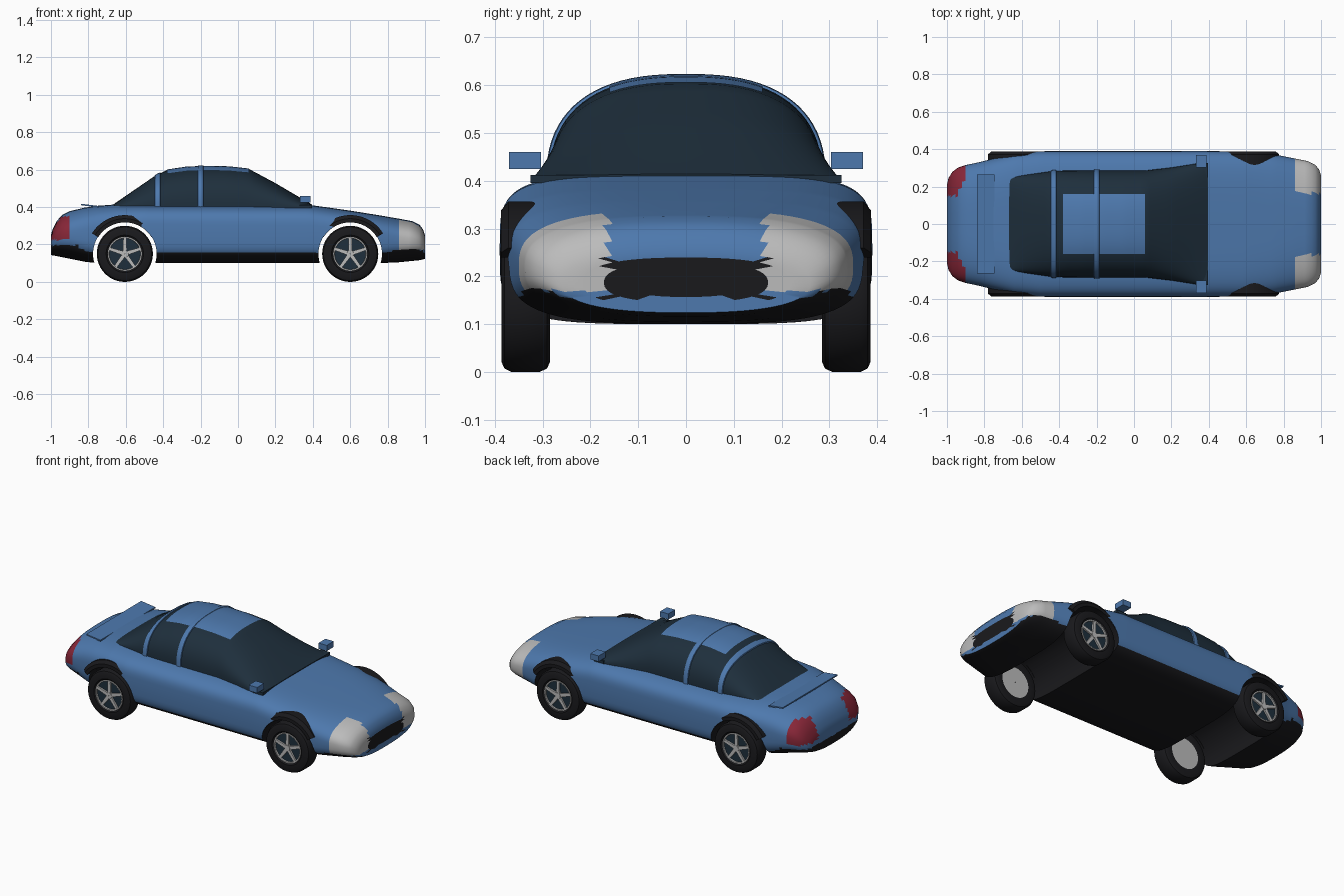
import bpy, bmesh
from math import sin, cos, pi, radians, ceil, hypot, copysign
from mathutils import Matrix

if "Cube" in bpy.data.objects:
    bpy.data.objects.remove(bpy.data.objects["Cube"])

def mat(name, *rgb):
    m = bpy.data.materials.new(name)
    m.diffuse_color = (*rgb, 1)
    m.use_nodes = True
    m.node_tree.nodes["Principled BSDF"].inputs["Base Color"].default_value = m.diffuse_color
    return m

BLUE = mat("blue_paint", .075, .19, .42)
GLASS = mat("dark_glass", .013, .028, .045)
BLACK = mat("black_trim", .01, .01, .012)
RED = mat("red_lamp", .25, .02, .04)
SILVER = mat("silver", .5, .5, .5)
WHEEL_X = (-.605, .60)

def make(name, verts, faces, mats, smooth=35):
    bm = bmesh.new()
    vs = [bm.verts.new(v) for v in verts]
    for f in faces:
        bm.faces.new([vs[i] for i in f])
    bmesh.ops.recalc_face_normals(bm, faces=bm.faces[:])
    me = bpy.data.meshes.new(name)
    bm.to_mesh(me)
    bm.free()
    ob = bpy.data.objects.new(name, me)
    bpy.context.collection.objects.link(ob)
    for m in mats:
        me.materials.append(m)
    if smooth:
        soften(ob, smooth)
    return ob

def soften(ob, angle=35):
    bpy.ops.object.select_all(action='DESELECT')
    bpy.context.view_layer.objects.active = ob
    ob.select_set(True)
    bpy.ops.object.shade_smooth_by_angle(angle=radians(angle))

def loft(name, rings, mats, closed=True, caps=True, loop=False, smooth=35):
    n, k = len(rings[0]), len(rings)
    verts = [p for r in rings for p in r]
    faces = [(i % k * n + j, i % k * n + (j + 1) % n, (i + 1) % k * n + (j + 1) % n, (i + 1) % k * n + j)
             for i in range(k if loop else k - 1) for j in range(n if closed else n - 1)]
    if caps and not loop:
        faces += [tuple(range(n)), tuple(range((k - 1) * n, k * n))]
    return make(name, verts, faces, mats, smooth)

def dense(stations, step):
    out = []
    for a, b in zip(stations, stations[1:]):
        c = max(1, ceil(abs(b[0] - a[0]) / step))
        out += [tuple(p + (q - p) * i / c for p, q in zip(a, b)) for i in range(c)]
    return out + [stations[-1]]

def spow(v, n):
    return copysign(abs(v) ** (2 / n), v)

def box(name, x0, x1, y0, y1, z0, z1, m, tilt=0):
    v = [(x, y, z + (tilt if x == x0 else 0)) for x in (x0, x1) for y in (y0, y1) for z in (z0, z1)]
    f = [(0, 1, 3, 2), (4, 6, 7, 5), (0, 4, 5, 1), (2, 3, 7, 6), (0, 2, 6, 4), (1, 5, 7, 3)]
    return make(name, v, f, [m], 0)

def lathe(name, prof, x, s, m, seg=48, a0=0, a1=360, loop=False):
    # profile of (radius, y) turned about the axle; s picks the side
    full = a1 - a0 == 360
    c = seg if full else seg + 1
    rings = []
    for i in range(c):
        a = radians(a0 + (a1 - a0) * i / seg)
        rings.append([(x + r * cos(a), s * y, .15 + r * sin(a)) for r, y in prof])
    return loft(name, rings, [m], closed=loop, loop=full)

# Body: x, half width, bottom, top, section squareness
BODY = [(-1, .21, .145, .25, 2.5), (-.992, .245, .142, .28, 2.5), (-.97, .28, .138, .325, 2.6),
        (-.94, .302, .132, .358, 2.7), (-.9, .315, .124, .378, 2.8), (-.82, .332, .108, .397, 3.2),
        (-.75, .35, .10, .407, 3.6), (-.64, .376, .10, .415, 4), (-.5, .389, .10, .415, 4.3),
        (.38, .39, .10, .412, 4.3), (.6, .387, .10, .381, 4), (.75, .372, .10, .357, 3.4),
        (.86, .35, .105, .338, 2.8), (.93, .336, .112, .325, 2.6), (.97, .315, .116, .306, 2.5),
        (.99, .29, .12, .28, 2.5), (1, .26, .124, .25, 2.5)]

def body_ring(st, k=1):
    x, w, lo, hi, n = st
    c, h = (lo + hi) / 2, (hi - lo) / 2
    ring = []
    for i in range(80):
        a = 2 * pi * i / 80
        ring.append((x, k * w * spow(cos(a), n), c + k * h * spow(sin(a), n)))
    return ring

caps = (.12, .3, .48, .66, .83)
rings = [body_ring(BODY[0], k) for k in caps] + [body_ring(s) for s in dense(BODY, .02)]
rings += [body_ring(BODY[-1], k) for k in reversed(caps)]
body = loft("car_body", rings, [BLUE, BLACK, SILVER, RED], smooth=0)

# Wheel openings cut right through
for x in WHEEL_X:
    cut = loft("arch_cutter", [[(x + .17 * cos(2 * pi * i / 64), y, .15 + .17 * sin(2 * pi * i / 64))
                                for i in range(64)] for y in (-.6, .6)], [BLUE], smooth=0)
    cut.hide_render = True
    md = body.modifiers.new("arch", 'BOOLEAN')
    md.operation, md.object, md.solver = 'DIFFERENCE', cut, 'EXACT'
    bpy.context.view_layer.objects.active = body
    bpy.ops.object.modifier_apply(modifier=md.name)
    bpy.data.objects.remove(cut)

# Lamps, grille and underside painted on the body faces
for p in body.data.polygons:
    x, y, z = p.center
    y = abs(y)
    k = 0
    if p.normal.z < -.6 or any(hypot(x - w, z - .15) < .1705 for w in WHEEL_X):
        k = 1
    elif x > .86 and z > .17 and y > .165 and p.normal.z < .985:
        k = 2
    elif x > .96 and .155 < z < .235 and y < .17:
        k = 1
    elif x < -.905 and y > .15 and .225 < z < .35:
        k = 3
    elif x < -.85 and z < .195:
        k = 1
    p.material_index = k
soften(body, 40)

# Cabin glass: x, half width, top height
CABIN = [(-.67, .25, .412), (-.45, .281, .563), (-.38, .285, .598), (-.28, .286, .613), (-.17, .286, .618),
         (-.05, .286, .615), (.06, .286, .603), (.2, .302, .528), (.35, .325, .44), (.395, .326, .414)]
BASE = .395

def cabin_at(x):
    for a, b in zip(CABIN, CABIN[1:]):
        if a[0] <= x <= b[0]:
            t = (x - a[0]) / (b[0] - a[0])
            return a[1] + (b[1] - a[1]) * t, a[2] + (b[2] - a[2]) * t

def cabin_ring(x, grow=0):
    w, h = cabin_at(x)
    return [(x, (w + grow) * spow(cos(pi * i / 40), 2.5), BASE + (h + grow - BASE) * spow(sin(pi * i / 40), 2.5))
            for i in range(41)]

loft("cabin_glass", [cabin_ring(s[0]) for s in dense(CABIN, .03)], [GLASS])
# windscreen cowl
box("windscreen_cowl", .33, .395, -.325, .325, .395, .412, GLASS)

# Pillar hoops
for name, x in (("rear_pillar_hoop", -.43), ("centre_pillar_hoop", -.2)):
    loft(name, [cabin_ring(x + d, g) for d, g in
                ((-.018, -.004), (-.014, .005), (0, .007), (.014, .005), (.018, -.004))], [BLUE])

# Roof panel following the cabin surface
rows = []
for i in range(23):
    x = -.38 + .44 * i / 22
    w, h = cabin_at(x)
    rows.append([(x, y, BASE + (h - BASE) * (1 - abs(y / w) ** 2.5) ** .4 + .003)
                 for y in [-.16 + .32 * j / 16 for j in range(17)]])
loft("roof_panel", rows, [BLUE], closed=False, caps=False)

# Spoiler and mirrors
box("rear_spoiler", -.84, -.745, -.265, .265, .398, .406, BLUE, tilt=.012)
for s, side in ((-1, "right"), (1, "left")):
    ya, yb = sorted((s * .303, s * .37))
    box(side + "_mirror", .332, .388, ya, yb, .425, .46, BLUE)

# Wheels and arch trims
TYRE = [(.09, .29), (.13, .285), (.143, .291), (.15, .306), (.15, .366), (.143, .38),
        (.13, .386), (.1, .386), (.09, .378)]
for x, end in zip(WHEEL_X, ("rear", "front")):
    for s, side in ((-1, "right"), (1, "left")):
        n = f"{end}_{side}_"
        lathe(n + "tyre", TYRE, x, s, BLACK)
        lathe(n + "wheel_back", [(.001, .289), (.092, .289)], x, s, SILVER)
        lathe(n + "wheel_dish", [(.001, .372), (.088, .372)], x, s, GLASS)
        lathe(n + "rim", [(.083, .374), (.084, .383), (.091, .383), (.092, .374)], x, s, SILVER)
        lathe(n + "hub", [(.001, .384), (.018, .384), (.021, .372)], x, s, SILVER, 20)
        spoke = [(.01, -.011), (.086, -.008), (.086, .008), (.01, .011)]
        for i in range(5):
            a = radians(90 + 72 * i)
            loft(f"{n}spoke_{i + 1}", [[(x + r * cos(a) - t * sin(a), s * y, .15 + r * sin(a) + t * cos(a))
                                        for r, t in spoke] for y in (.37, .382)], [SILVER], smooth=0)
        lathe(n + "arch_trim", [(.168, .30), (.168, .387), (.188, .387), (.207, .372), (.207, .30)],
              x, s, BLACK, 32, 32, 148, loop=True)
